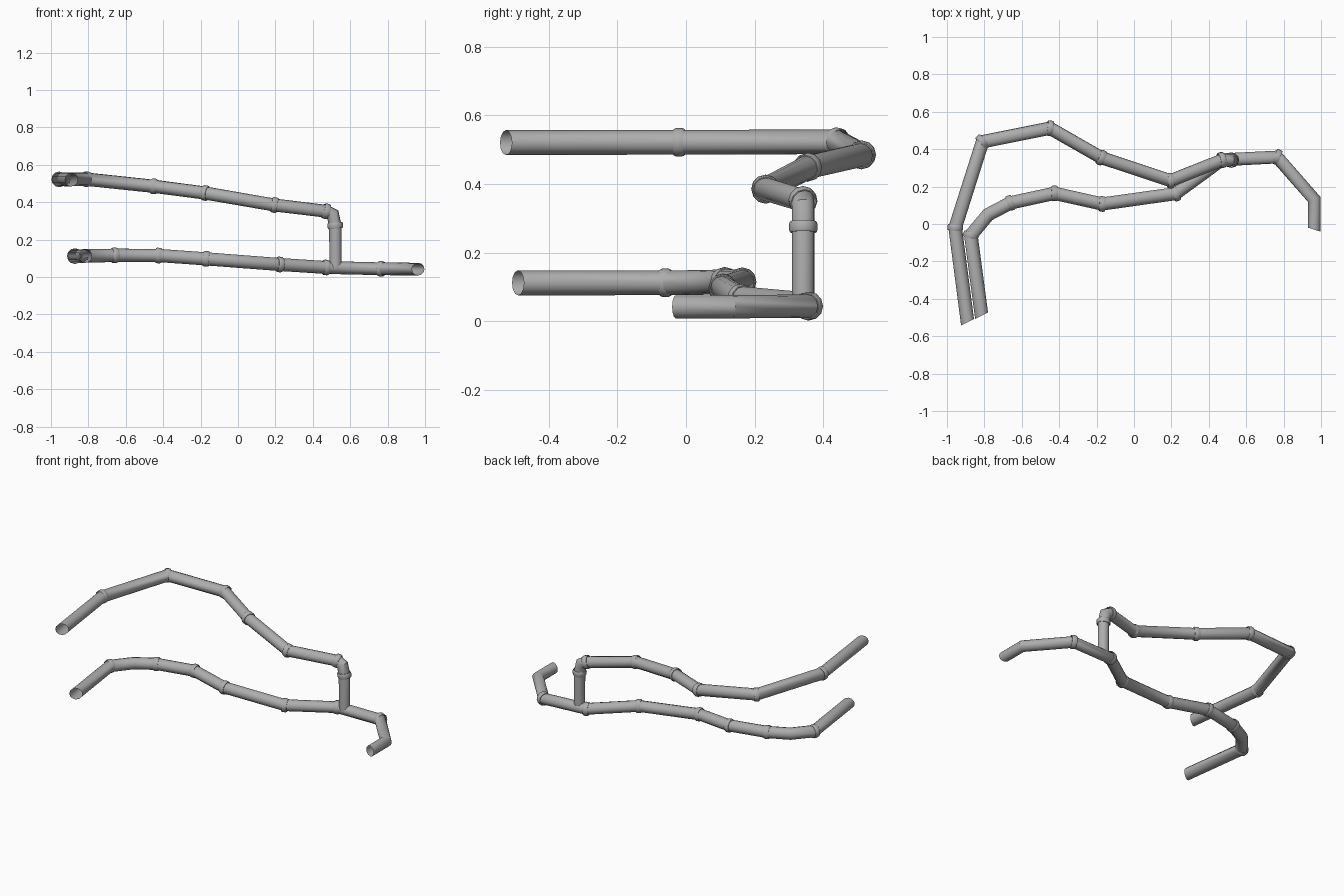
import bpy, bmesh, math
from mathutils import Vector, Matrix

cube = bpy.data.objects.get("Cube")
if cube:
    bpy.data.objects.remove(cube, do_unlink=True)

SIDES = 12
metal = bpy.data.materials.new("grey metal")
metal.use_nodes = True
colour = (0.42, 0.42, 0.42, 1)
metal.diffuse_color = colour
metal.node_tree.nodes["Principled BSDF"].inputs["Base Color"].default_value = colour


def finish(name, bm):
    bmesh.ops.recalc_face_normals(bm, faces=bm.faces)
    me = bpy.data.meshes.new(name)
    bm.to_mesh(me)
    bm.free()
    me.materials.append(metal)
    for p in me.polygons:
        p.use_smooth = True
    me.set_sharp_from_angle(angle=math.radians(38))
    ob = bpy.data.objects.new(name, me)
    bpy.context.collection.objects.link(ob)
    return ob


def loft(bm, rings):
    """Skin a list of coordinate rings, leaving the ends open."""
    loops = [[bm.verts.new(c) for c in ring] for ring in rings]
    for a, b in zip(loops, loops[1:]):
        for i in range(SIDES):
            j = (i + 1) % SIDES
            bm.faces.new((a[i], a[j], b[j], b[i]))


def circle(centre, axis, radius):
    turn = Vector(axis).to_track_quat('Z', 'Y').to_matrix()
    angles = [2 * math.pi * i / SIDES for i in range(SIDES)]
    return [centre + turn @ Vector((radius * math.cos(a), radius * math.sin(a), 0))
            for a in angles]


def pipe(name, points, r_start, r_end, cut_start=None, cut_end=None):
    """Mitred open tube; returns the joint centres and mitre normals."""
    pts = [Vector(p) for p in points]
    dirs = [(b - a).normalized() for a, b in zip(pts, pts[1:])]
    normals = [Vector(cut_start) if cut_start else dirs[0]]
    normals += [(a + b).normalized() for a, b in zip(dirs, dirs[1:])]
    normals.append(Vector(cut_end) if cut_end else dirs[-1])
    ring = circle(pts[0], dirs[0], 1.0)
    rings = []
    for i, (p, n) in enumerate(zip(pts, normals)):
        d = dirs[max(i - 1, 0)]
        ring = [c + d * ((p - c).dot(n) / d.dot(n)) for c in ring]
        r = r_start + (r_end - r_start) * i / (len(pts) - 1)
        rings.append([p + (c - p) * r for c in ring])
    bm = bmesh.new()
    loft(bm, rings)
    finish(name, bm)
    return list(zip(pts, normals))


def collars(name, joints, skip, radius=0.0415):
    """Chamfered bands around the joints."""
    for i, (p, n) in enumerate(joints[1:-1], 1):
        if i in skip:
            continue
        bm = bmesh.new()
        profile = [(-.016, .85), (-.016, .93), (-.009, 1), (.009, 1), (.016, .93), (.016, .85)]
        loft(bm, [circle(p + n * t, n, radius * s) for t, s in profile])
        finish(f"{name}_{i}", bm)


# Upper pipe with its elbow and drop to the lower pipe
upper = pipe("upper_pipe", [
    (-.89, -.525, .521), (-.956, -.02, .522), (-.81, .44, .523), (-.45, .512, .485),
    (-.175, .355, .449), (.195, .232, .385), (.47, .341, .352), (.507, .342, .333),
    (.52, .342, .275), (.522, .342, .05)],
    .0365, .033, cut_start=(-.45, .89, 0))
collars("upper_collar", upper, skip=(7,))

# Lower pipe running the full width
lower = pipe("lower_pipe", [
    (-.815, -.49, .112), (-.872, -.06, .112), (-.78, .05, .113), (-.66, .113, .116),
    (-.425, .164, .115), (-.17, .107, .097), (.222, .162, .067), (.47, .343, .051),
    (.765, .358, .044), (.963, .132, .042), (.963, -.03, .042)],
    .0365, .0335, cut_start=(-.45, .89, 0), cut_end=(-.3, -.95, 0))
collars("lower_collar", lower, skip=(2, 9))
